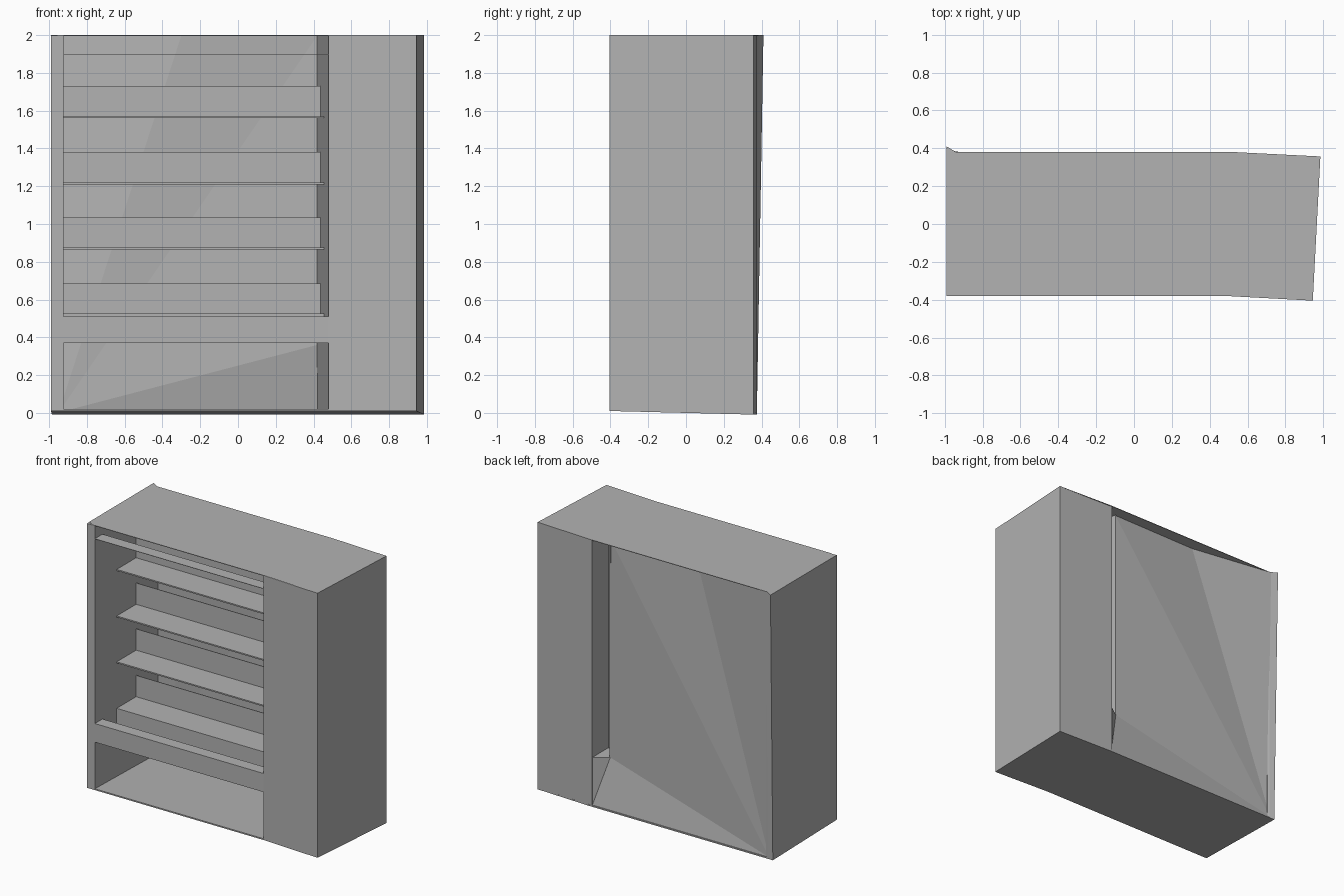
import bpy, bmesh

cube = bpy.data.objects.get("Cube")
if cube:
    bpy.data.objects.remove(cube)

grey = bpy.data.materials.new("plain_grey")
grey.use_nodes = True
COLOUR = (0.45, 0.45, 0.45, 1)
grey.diffuse_color = COLOUR
grey.node_tree.nodes["Principled BSDF"].inputs["Base Color"].default_value = COLOUR


def finish(name, bm):
    bmesh.ops.recalc_face_normals(bm, faces=bm.faces)
    mesh = bpy.data.meshes.new(name)
    bm.to_mesh(mesh)
    bm.free()
    mesh.materials.append(grey)
    obj = bpy.data.objects.new(name, mesh)
    bpy.context.collection.objects.link(obj)
    return obj


def loft(name, lower, upper):
    """Closed solid between two matching rings of points."""
    bm = bmesh.new()
    a = [bm.verts.new(p) for p in lower]
    b = [bm.verts.new(p) for p in upper]
    bm.faces.new(a)
    bm.faces.new(b)
    for i in range(len(a)):
        j = (i + 1) % len(a)
        bm.faces.new((a[i], a[j], b[j], b[i]))
    return finish(name, bm)


def prism(name, outline, z0, z1):
    return loft(name, [(x, y, z0) for x, y in outline], [(x, y, z1) for x, y in outline])


def inner_x(y):
    """Slanted inner wall of the right-hand column."""
    return 0.48 - 0.09 * (y + 0.38)


def plate(name, y0, y1, z0, z1):
    """Slab spanning the cabinet interior."""
    return prism(name, [(LEFT, y0), (inner_x(y0), y0), (inner_x(y1), y1), (LEFT, y1)], z0, z1)


def floor_z(y):
    return 0.01 - 0.025 * y


LEFT = -0.925
TOP = 2.0

# Roof and gently sloping base
roof = [(-0.99, -0.355), (-0.94, -0.38), (0.53, -0.38), (0.945, -0.405),
        (0.985, 0.357), (0.53, 0.38), (-0.94, 0.38), (-0.99, 0.41)]
prism("roof", roof, TOP - 0.004, TOP)
base = [(-0.985, -0.38), (0.53, -0.38), (0.945, -0.405),
        (0.985, 0.357), (0.53, 0.375), (-0.985, 0.375)]
loft("base", [(x, y, floor_z(y) - 0.01) for x, y in base],
     [(x, y, floor_z(y)) for x, y in base])

# Left side wall, leaning outward at its rear top corner
side = [(-0.99, -0.38), (LEFT, -0.38), (LEFT, 0.37)]
loft("side_wall", [(x, y, floor_z(y) - 0.01) for x, y in side + [(-0.94, 0.375), (-0.985, 0.375)]],
     [(x, y, TOP - 0.002) for x, y in side + [(-0.94, 0.38), (-0.99, 0.41)]])

# Right-hand column with a rear slot
column = [(0.48, -0.38), (0.945, -0.405), (0.985, 0.357), (0.52, 0.375),
          (0.52, 0.18), (0.44, 0.18), (0.425, 0.30), (inner_x(0.30), 0.30)]
loft("column", [(x, y, floor_z(y) - 0.01) for x, y in column],
     [(x, y, TOP - 0.001) for x, y in column])

# Slot sill
bm = bmesh.new()
for p in [(0.52, 0.37, 0.36), (0.52, 0.18, 0.36), (0.435, 0.18, 0.36), (0.42, 0.30, 0.36),
          (0.52, 0.37, 0.005), (0.52, 0.18, 0.01), (0.435, 0.18, 0.01)]:
    bm.verts.new(p)
bmesh.ops.convex_hull(bm, input=bm.verts)
finish("slot_sill", bm)

# Creased rear panel
bm = bmesh.new()
low_r, mid_r, top_r, tip, low_l, top_l = [bm.verts.new(p) for p in [
    (0.52, 0.37, 0.002), (0.42, 0.30, 0.36), (0.42, 0.295, 1.997),
    (-0.30, 0.285, 1.997), (-0.95, 0.37, 0.002), (-0.95, 0.385, 1.997)]]
for face in [(low_r, mid_r, low_l), (mid_r, top_r, low_l), (top_r, tip, low_l), (tip, top_l, low_l)]:
    bm.faces.new(face)
finish("rear_panel", bm)

# Front band, upper ledge and inner apron
plate("front_band", -0.38, -0.29, 0.37, 0.51)
plate("upper_ledge", -0.38, -0.29, 1.897, 1.90)
plate("inner_apron", -0.12, -0.115, 0.375, 0.515)

# Shelves with upright backs
for i, z in enumerate((0.515, 0.865, 1.21, 1.56)):
    plate(f"shelf_{i + 1}", -0.12, 0.11, z, z + 0.01)
    plate(f"shelf_back_{i + 1}", 0.11, 0.115, z, z + 0.17)
